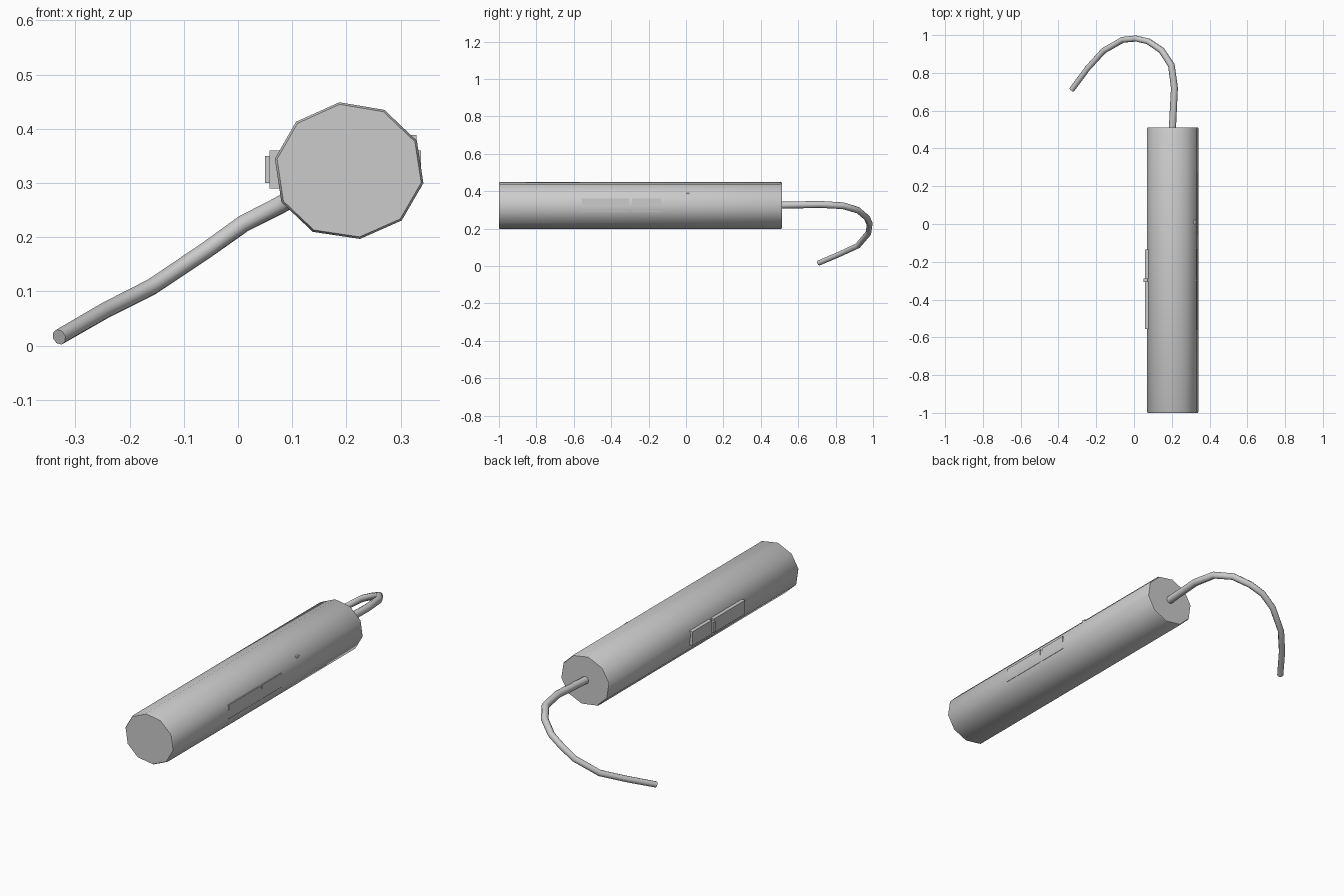
import bpy, bmesh
from mathutils import Vector

if "Cube" in bpy.data.objects:
    bpy.data.objects.remove(bpy.data.objects["Cube"])


def finish(name, bm):
    mesh = bpy.data.meshes.new(name)
    bmesh.ops.recalc_face_normals(bm, faces=bm.faces)
    bm.to_mesh(mesh)
    bm.free()
    ob = bpy.data.objects.new(name, mesh)
    bpy.context.collection.objects.link(ob)
    return ob


def smooth(ob, angle):
    bpy.ops.object.select_all(action='DESELECT')
    bpy.context.view_layer.objects.active = ob
    ob.select_set(True)
    bpy.ops.object.shade_smooth_by_angle(angle=angle)


def box(name, lo, hi):
    bm = bmesh.new()
    bmesh.ops.create_cube(bm, size=1)
    lo, hi = Vector(lo), Vector(hi)
    for v in bm.verts:
        v.co = (lo + hi) / 2 + v.co * (hi - lo)
    return finish(name, bm)


# Ten-sided handle, with a tiny rounding at both ends
profile = [(0.187, 0.449), (0.270, 0.435), (0.330, 0.378), (0.342, 0.300), (0.302, 0.231),
           (0.225, 0.197), (0.138, 0.210), (0.080, 0.265), (0.068, 0.345), (0.107, 0.413)]
centre = Vector((0.205, 0.323))
bm = bmesh.new()
rings = []
for y, s in [(-1.0, 0.97), (-0.992, 1), (0.504, 1), (0.512, 0.97)]:
    ring = []
    for p in profile:
        q = centre + (Vector(p) - centre) * s
        ring.append(bm.verts.new((q.x, y, q.y)))
    rings.append(ring)
for a, b in zip(rings, rings[1:]):
    for i in range(10):
        j = (i + 1) % 10
        bm.faces.new((a[i], a[j], b[j], b[i]))
bm.faces.new(rings[0])
bm.faces.new(rings[-1])
smooth(finish("handle", bm), 0.87)

# Power cord
path = [(0.203, 0.50, 0.325), (0.214, 0.72, 0.329), (0.198, 0.84, 0.322), (0.145, 0.92, 0.298),
        (0.075, 0.967, 0.258), (0.010, 0.982, 0.225), (-0.06, 0.975, 0.175),
        (-0.16, 0.918, 0.108), (-0.245, 0.825, 0.065), (-0.33, 0.71, 0.016)]
curve = bpy.data.curves.new("cord", 'CURVE')
curve.dimensions = '3D'
curve.bevel_depth = 0.018
curve.bevel_resolution = 2
curve.use_fill_caps = True
spline = curve.splines.new('POLY')
spline.points.add(len(path) - 1)
for i, (pt, co) in enumerate(zip(spline.points, path)):
    pt.co = (*co, 1)
    pt.radius = 1.05 - 0.025 * i
cord = bpy.data.objects.new("cord", curve)
bpy.context.collection.objects.link(cord)
bpy.context.view_layer.objects.active = cord
cord.select_set(True)
bpy.ops.object.convert(target='MESH')
smooth(bpy.context.view_layer.objects.active, 0.87)

# Switch panels on both flanks, split by a narrow divider
for side, x0, x1 in [("left", 0.058, 0.10), ("right", 0.30, 0.338)]:
    for part, y0, y1 in [("rear", -0.29, -0.135), ("front", -0.555, -0.305)]:
        box(f"{side}_{part}_switch_panel", (x0, y0, 0.29), (x1, y1, 0.36))
box("switch_slider", (0.05, -0.306, 0.30), (0.10, -0.288, 0.35))

# Small indicator light
box("indicator_light", (0.30, 0.0, 0.375), (0.329, 0.02, 0.389))
